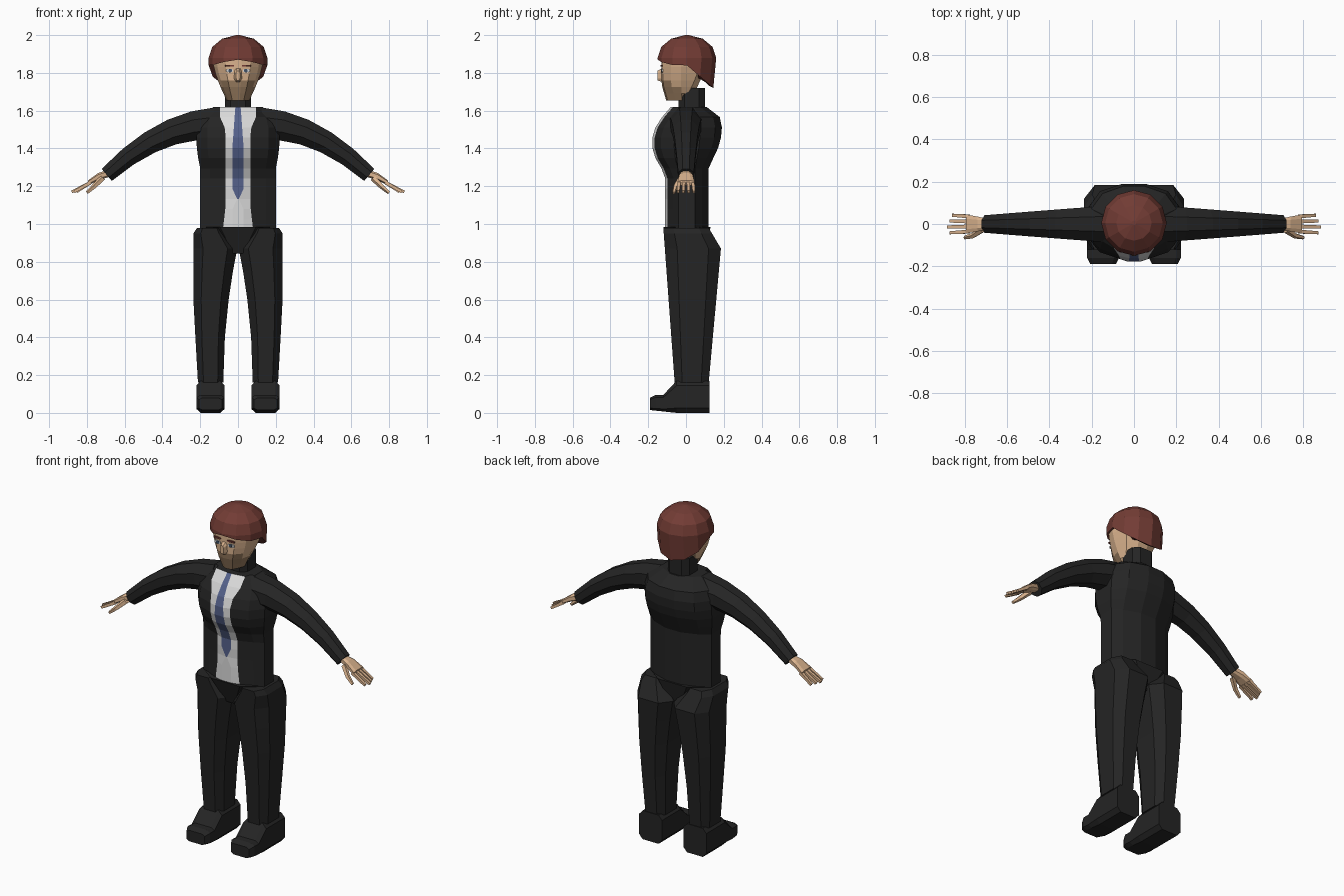
import bpy, bmesh, math
from mathutils import Vector

if "Cube" in bpy.data.objects:
    bpy.data.objects.remove(bpy.data.objects["Cube"])


def material(name, red, green, blue):
    mat = bpy.data.materials.new(name)
    mat.use_nodes = True
    mat.diffuse_color = (red, green, blue, 1)
    shader = mat.node_tree.nodes["Principled BSDF"]
    shader.inputs["Base Color"].default_value = mat.diffuse_color
    shader.inputs["Roughness"].default_value = 0.9
    return mat


SUIT = material("suit black", 0.018, 0.018, 0.018)
SHIRT = material("shirt white", 0.7, 0.7, 0.7)
TIE = material("tie blue", 0.09, 0.12, 0.26)
SKIN = material("skin", 0.7, 0.45, 0.27)
BEARD = material("beard brown", 0.33, 0.21, 0.12)
HAIR = material("hair auburn", 0.17, 0.045, 0.035)
IRIS = material("iris slate", 0.05, 0.08, 0.13)


def mix(start, end, t):
    return start + (end - start) * t


def ramp(value, start, end):
    return min(max((value - start) / (end - start), 0), 1)


def bump(value, centre, spread):
    return max(0, 1 - ((value - centre) / spread) ** 2)


def loft(name, rings, mats, rule=None):
    """Skin equal rings, cap both ends, colour faces by rule(ring, column)."""
    bm = bmesh.new()
    rows = [[bm.verts.new(point) for point in ring] for ring in rings]
    columns = len(rows[0])
    for i, (low, high) in enumerate(zip(rows, rows[1:])):
        for k in range(columns):
            j = (k + 1) % columns
            face = bm.faces.new((low[k], low[j], high[j], high[k]))
            if rule:
                face.material_index = rule(i, k)
    bm.faces.new(rows[0])
    bm.faces.new(rows[-1])
    bmesh.ops.recalc_face_normals(bm, faces=bm.faces)
    mesh = bpy.data.meshes.new(name)
    bm.to_mesh(mesh)
    bm.free()
    for mat in mats:
        mesh.materials.append(mat)
    bpy.context.collection.objects.link(bpy.data.objects.new(name, mesh))


def mirrored(half, z):
    """Closed level ring from (x, y) points running front to back on one side."""
    return [(x, y, z) for x, y in half + [(-x, y) for x, y in reversed(half)]]


def slab(left, right, low, high, cut=0.22):
    """Flat rectangle with cut corners."""
    c, d = (right - left) * cut, (high - low) * cut
    return [(left + c, low), (right - c, low), (right, low + d), (right, high - d),
            (right - c, high), (left + c, high), (left, high - d), (left, low + d)]


def level(points, z):
    return [(x, y, z) for x, y in points]


def upright(points, y):
    return [(x, y, z) for x, z in points]


def tube(name, centres, radii, mat, sides):
    """Limb through centres, with its sections square to the path."""
    rings = []
    for i, (centre, radius) in enumerate(zip(centres, radii)):
        along = Vector(centres[min(i + 1, len(centres) - 1)]) - Vector(centres[max(i - 1, 0)])
        up = Vector((-along.z, 0, along.x)).normalized()
        across = Vector((0, 1, 0))
        angles = [math.tau * (k + 0.5) / sides for k in range(sides)]
        rings.append([Vector(centre) + (up * math.cos(a) + across * math.sin(a)) * radius
                      for a in angles])
    loft(name, rings, [mat])


def plate(name, x, z, width, height, y, mat):
    outline = slab(x - width, x + width, z - height, z + height)
    loft(name, [upright(outline, y), upright(outline, y + 0.009)], [mat])


# Jacket torso with shirt front and tie, swelling at the chest
HEM, COLLAR, STEPS, TIP = 0.97, 1.62, 12, 3
torso = []
for i in range(STEPS + 1):
    z = mix(HEM, COLLAR, i / STEPS)
    shoulder = ramp(z, 1.56, COLLAR)
    wide = 0.2 + 0.02 * bump(z, 1.45, 0.15) - 0.07 * shoulder
    front = -0.11 - 0.07 * bump(z, 1.43, 0.16) + 0.03 * shoulder
    back = 0.12 + 0.07 * bump(z, 1.51, 0.2) - 0.06 * shoulder
    tie = 0.004 if i == TIP else mix(0.03, 0.014, ramp(z, 1.4, COLLAR))
    shirt = 0.065 + 0.03 * ramp(z, 1.5, 1.56) + 0.015 * ramp(z, 1.1, HEM)
    torso.append(mirrored([(tie, front), (shirt, front + 0.012),
                           (max(wide * 0.74, shirt + 0.01), front + 0.045),
                           (wide, front * 0.35), (wide, back * 0.4),
                           (wide * 0.74, back - 0.035), (wide * 0.25, back)], z))
middle = len(torso[0]) - 1


def torso_colour(i, k):
    if k == middle and i >= TIP:
        return 2
    return int(k in (0, middle - 1, middle))


loft("jacket_torso", torso, [SUIT, SHIRT, TIE], torso_colour)

# Pelvis wedge between the legs, and the high collar
loft("pelvis", [level(slab(-0.05, 0.05, -0.07, 0.1), 0.845),
                level(slab(-0.17, 0.17, -0.12, 0.13), 0.985)], [SUIT])
neck = slab(-0.07, 0.07, -0.04, 0.1)
loft("neck_collar", [level(neck, 1.58), level(neck, 1.72)], [SUIT])

ANKLE, CROTCH, WAIST = 0.16, 0.87, 0.98
for side, s in (("left", 1), ("right", -1)):
    # Trouser leg, widening to the seat
    leg = []
    for z in (ANKLE, 0.4, 0.6, 0.75, CROTCH, 0.95, WAIST):
        rise, top = ramp(z, ANKLE, CROTCH), ramp(z, CROTCH, WAIST)
        inner = 0.078 - 0.074 * rise ** 2 + 0.08 * top
        outer = mix(0.212, 0.236, ramp(rise, 0, 0.6)) - 0.02 * ramp(z, 0.95, WAIST)
        front = mix(-0.06, -0.12, ramp(z, ANKLE, WAIST))
        back = mix(0.12, 0.185, rise) - 0.065 * top
        leg.append(level(slab(s * inner, s * outer, front, back), z))
    loft(side + "_trouser_leg", leg, [SUIT])

    # Shoe, from the low toe to the ankle
    shoe = []
    for y in (-0.19, -0.16, -0.12, -0.05, 0.1, 0.125):
        toe, instep = ramp(y, -0.16, -0.19), ramp(y, -0.12, -0.05)
        half = 0.075 - 0.015 * toe
        sole = 0.015 * ramp(y, -0.05, -0.19)
        top = mix(0.095, 0.17, instep) - 0.015 * toe
        shoe.append(upright(slab(s * (0.146 - half), s * (0.146 + half), sole, top, 0.15), y))
    loft(side + "_shoe", shoe, [SUIT])

    # Sleeve drooping from shoulder to wrist
    reach = [i / 5 for i in range(6)]
    tube(side + "_sleeve", [(s * mix(0.12, 0.695, t), 0, 1.53 - 0.27 * t * t) for t in reach],
         [mix(0.094, 0.045, t) for t in reach], SUIT, 8)

    # Hand: flat palm, four fingers and a thumb
    wrist = upright(slab(-0.022, 0.022, 1.25, 1.29), 0)
    knuckles = upright(slab(-0.045, 0.045, 1.205, 1.23), 0)
    loft(side + "_palm", [[(s * 0.68, y, z) for y, _, z in wrist],
                          [(s * 0.74, y * 1.6, z - 0.02) for y, _, z in wrist],
                          [(s * 0.795, y, z) for y, _, z in knuckles]], [SKIN])
    for i, finger in enumerate(("index", "middle", "ring", "little")):
        y = mix(-0.036, 0.036, i / 3)
        tip = 0.88 - 0.012 * abs(i - 1)
        tube(f"{side}_{finger}_finger", [(s * 0.78, y, 1.22), (s * tip, y * 1.15, 1.17)],
             (0.013, 0.01), SKIN, 4)
    tube(side + "_thumb", [(s * 0.715, -0.025, 1.245), (s * 0.76, -0.055, 1.2),
                           (s * 0.8, -0.064, 1.165)], (0.018, 0.014, 0.009), SKIN, 5)

    # Eye, iris and brow
    plate(side + "_eye", s * 0.045, 1.812, 0.019, 0.009, -0.131, SHIRT)
    plate(side + "_iris", s * 0.042, 1.812, 0.009, 0.009, -0.133, IRIS)
    plate(side + "_brow", s * 0.045, 1.838, 0.024, 0.005, -0.134, HAIR)

# Head tapering to the chin, with a beard round the mouth and jaw
CHIN, CROWN, BANDS = 1.655, 1.9, 7
head = []
for i in range(BANDS + 1):
    t = i / BANDS
    wide = 0.06 + 0.075 * math.sin(t * math.pi / 2)
    front = mix(-0.105, -0.13, ramp(t, 0, 0.35))
    back = mix(-0.01, 0.12, math.sqrt(t))
    head.append(mirrored([(wide * 0.15, front), (wide * 0.5, front + 0.008),
                          (wide * 0.85, front + 0.05), (wide, front * 0.2),
                          (wide * 0.85, back - 0.03), (wide * 0.3, back)], mix(CHIN, CROWN, t)))


def head_colour(i, k):
    from_front = min(k, len(head[0]) - 2 - k) if k < len(head[0]) - 1 else 0
    return int(i < 3 and from_front < 2 or i < 2 and from_front < 3)


loft("head", head, [SKIN, BEARD], head_colour)
loft("nose", [upright(slab(-0.024, 0.024, 1.75, 1.83), -0.12),
              upright(slab(-0.01, 0.01, 1.76, 1.81), -0.152)], [SKIN])


# Hair: faceted dome whose hem drops toward the nape
def hair_ring(radius, height, pinch=1):
    ring = []
    for k in range(12):
        angle = math.tau * k / 12
        ahead = math.cos(angle)
        y = -radius * ahead * (pinch if ahead < 0 else 1)
        ring.append((radius * math.sin(angle), y + 0.005, height(ahead)))
    return ring


def hem(ahead):
    return 1.84 + (0.03 * ahead ** 4 if ahead > 0 else 0.12 * ahead)


hair = [hair_ring(0.125, lambda ahead: hem(ahead) + 0.015, 0.9), hair_ring(0.155, hem, 0.9)]
for i in range(4):
    tilt = i / 2
    hair.append(hair_ring(0.155 * math.cos(tilt), lambda ahead: 1.88 + 0.12 * math.sin(tilt)))
loft("hair", hair, [HAIR])
